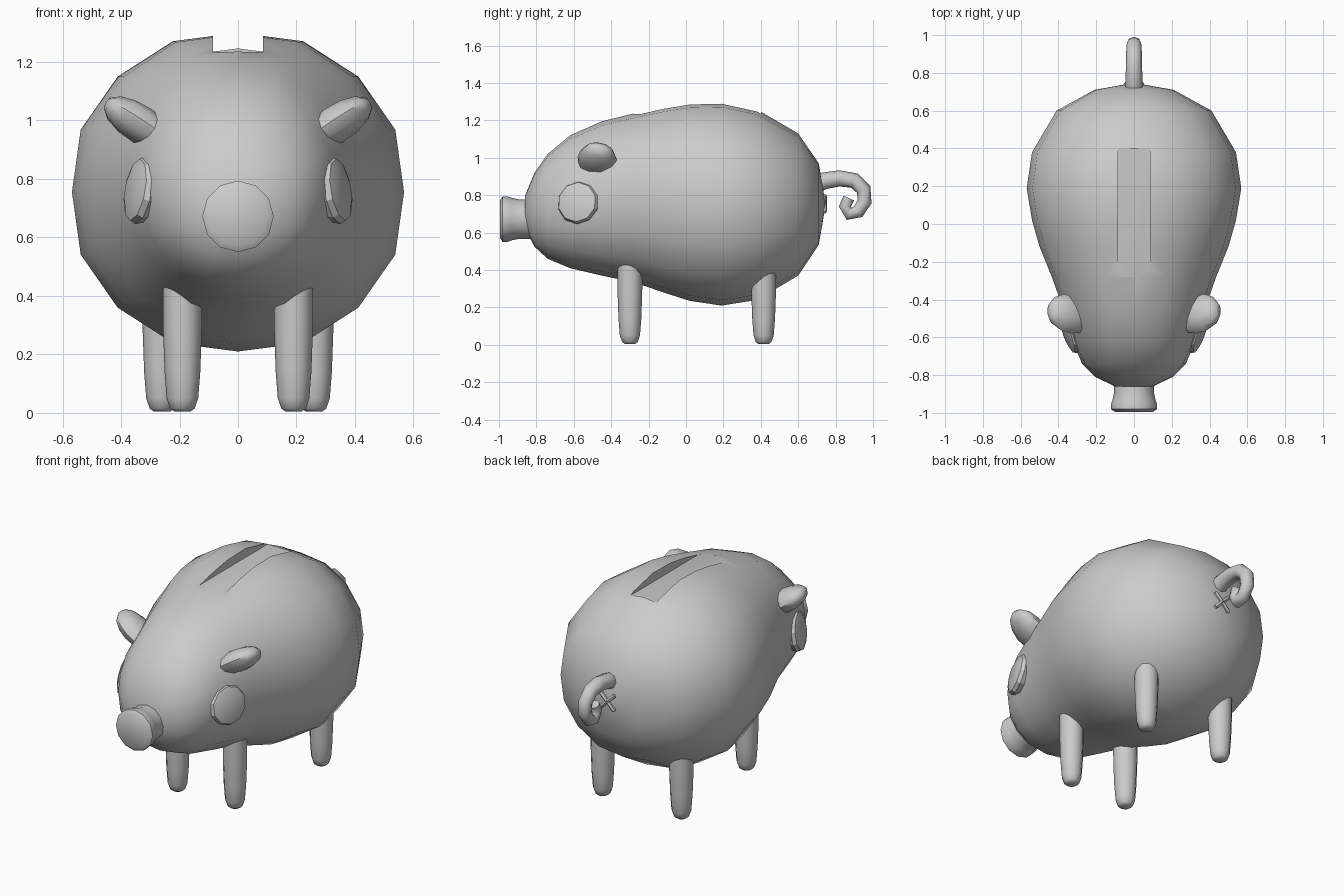
import bpy, bmesh, math
from mathutils import Vector

if "Cube" in bpy.data.objects:
    bpy.data.objects.remove(bpy.data.objects["Cube"])

grey = bpy.data.materials.new("grey")
grey.diffuse_color = (0.6, 0.6, 0.6, 1)
grey.use_nodes = True
grey.node_tree.nodes["Principled BSDF"].inputs["Base Color"].default_value = grey.diffuse_color


def smooth(obj, angle):
    bpy.ops.object.select_all(action='DESELECT')
    obj.select_set(True)
    bpy.context.view_layer.objects.active = obj
    bpy.ops.object.shade_smooth_by_angle(angle=math.radians(angle))


def loft(name, rings, angle=50):
    """Skin a closed tube through rings of points and cap both ends."""
    bm = bmesh.new()
    loops = [[bm.verts.new(p) for p in ring] for ring in rings]
    n = len(loops[0])
    for a, b in zip(loops, loops[1:]):
        for i in range(n):
            j = (i + 1) % n
            bm.faces.new((a[i], a[j], b[j], b[i]))
    bm.faces.new(loops[0][::-1])
    bm.faces.new(loops[-1])
    bmesh.ops.recalc_face_normals(bm, faces=bm.faces)
    mesh = bpy.data.meshes.new(name)
    bm.to_mesh(mesh)
    bm.free()
    mesh.materials.append(grey)
    obj = bpy.data.objects.new(name, mesh)
    bpy.context.collection.objects.link(obj)
    if angle:
        smooth(obj, angle)
    return obj


def turned(name, origin, axis, wide, profile, sides, flat=1.0, angle=50):
    """Round part along an axis; profile is (distance, radius), flat squashes it."""
    axis = Vector(axis).normalized()
    u = Vector(wide)
    u = (u - axis * u.dot(axis)).normalized()
    v = axis.cross(u)
    rings = []
    for d, r in profile:
        c = Vector(origin) + axis * d
        rings.append([c + u * r * math.cos(k * math.tau / sides)
                      + v * r * flat * math.sin(k * math.tau / sides)
                      for k in range(sides)])
    return loft(name, rings, angle)


# Body: sections as (y, bottom, top, half width)
sections = [(-0.86, 0.62, 0.80, 0.10), (-0.81, 0.525, 0.92, 0.205),
            (-0.74, 0.46, 1.02, 0.275), (-0.62, 0.41, 1.12, 0.325),
            (-0.45, 0.37, 1.195, 0.375), (-0.28, 0.335, 1.237, 0.435),
            (-0.12, 0.28, 1.273, 0.50), (0.02, 0.235, 1.296, 0.54),
            (0.19, 0.21, 1.30, 0.568), (0.38, 0.24, 1.258, 0.54),
            (0.60, 0.37, 1.13, 0.41), (0.71, 0.535, 0.97, 0.21),
            (0.742, 0.72, 0.78, 0.03)]
rings = []
for y, lo, hi, w in sections:
    ring = []
    for k in range(16):
        a = k * math.tau / 16
        f = 1.0 if k % 4 == 0 else 1.025
        ring.append((w * f * math.cos(a), y,
                     (lo + hi) / 2 + (hi - lo) / 2 * f * math.sin(a)))
    rings.append(ring)
body = loft("body", rings, None)

# Coin slot cut into the back
slot = loft("slot_cutter", [[(x, y, z) for x, y in
                             ((-0.085, -0.28), (0.085, -0.28), (0.085, 0.40), (-0.085, 0.40))]
                            for z in (1.235, 1.5)], None)
cut = body.modifiers.new("slot", 'BOOLEAN')
cut.operation, cut.solver, cut.object = 'DIFFERENCE', 'EXACT', slot
bpy.context.view_layer.objects.active = body
bpy.ops.object.modifier_apply(modifier=cut.name)
bpy.data.objects.remove(slot)
smooth(body, 50)

# Snout
turned("snout", (0, 0, 0.672), (0, -1, 0), (1, 0, 0),
       [(0.78, 0.105), (0.89, 0.105), (0.93, 0.113), (0.955, 0.122),
        (0.98, 0.122), (0.995, 0.10)], 12)

for side, s in (("left", -1), ("right", 1)):
    # Eye: shallow disc with a raised flat centre
    turned(side + "_eye", (0.315 * s, -0.57, 0.757), (0.93 * s, -0.33, 0.16), (0, 0, 1),
           [(-0.01, 0.105), (0.02, 0.116), (0.04, 0.107), (0.052, 0.072)], 10, angle=25)
    # Ear: flattened rounded stub
    turned(side + "_ear", (0.285 * s, -0.485, 0.955), (0.165 * s, 0.03, 0.105), (0, 0.97, -0.2),
           [(-0.03, 0.085), (0.05, 0.105), (0.11, 0.10), (0.165, 0.075), (0.195, 0.035)],
           10, flat=0.6)
    # Legs with rounded feet
    for part, x, y, top in (("front", 0.19, -0.30, 0.45), ("back", 0.26, 0.415, 0.42)):
        turned(f"{side}_{part}_leg", (x * s, y, 0), (0, 0, 1), (1, 0, 0),
               [(0.005, 0.028), (0.015, 0.042), (0.05, 0.054), (0.14, 0.061),
                (0.28, 0.066), (top, 0.067)], 12)

# Curled tail in the middle plane
path = [(0.66, 0.84), (0.74, 0.877), (0.82, 0.89), (0.90, 0.878), (0.95, 0.83),
        (0.955, 0.765), (0.92, 0.712), (0.872, 0.70), (0.85, 0.74), (0.87, 0.785)]
rings = []
for i, (y, z) in enumerate(path):
    a, b = path[max(i - 1, 0)], path[min(i + 1, len(path) - 1)]
    t = Vector((0, b[0] - a[0], b[1] - a[1])).normalized()
    side = Vector((1, 0, 0))
    up = t.cross(side)
    r = 0.047 - 0.0018 * i
    rings.append([Vector((0, y, z)) + side * r * math.cos(k * math.tau / 8)
                  + up * r * math.sin(k * math.tau / 8) for k in range(8)])
loft("tail", rings, 60)

# Small raised cross under the tail
for name, d in (("cross_bar_a", 1), ("cross_bar_b", -1)):
    turned(name, (-0.047 * d, 0.742, 0.707), (d, 0, 1), (0, 1, 0),
           [(0, 0.008), (0.01, 0.013), (0.123, 0.013), (0.133, 0.008)], 6)
